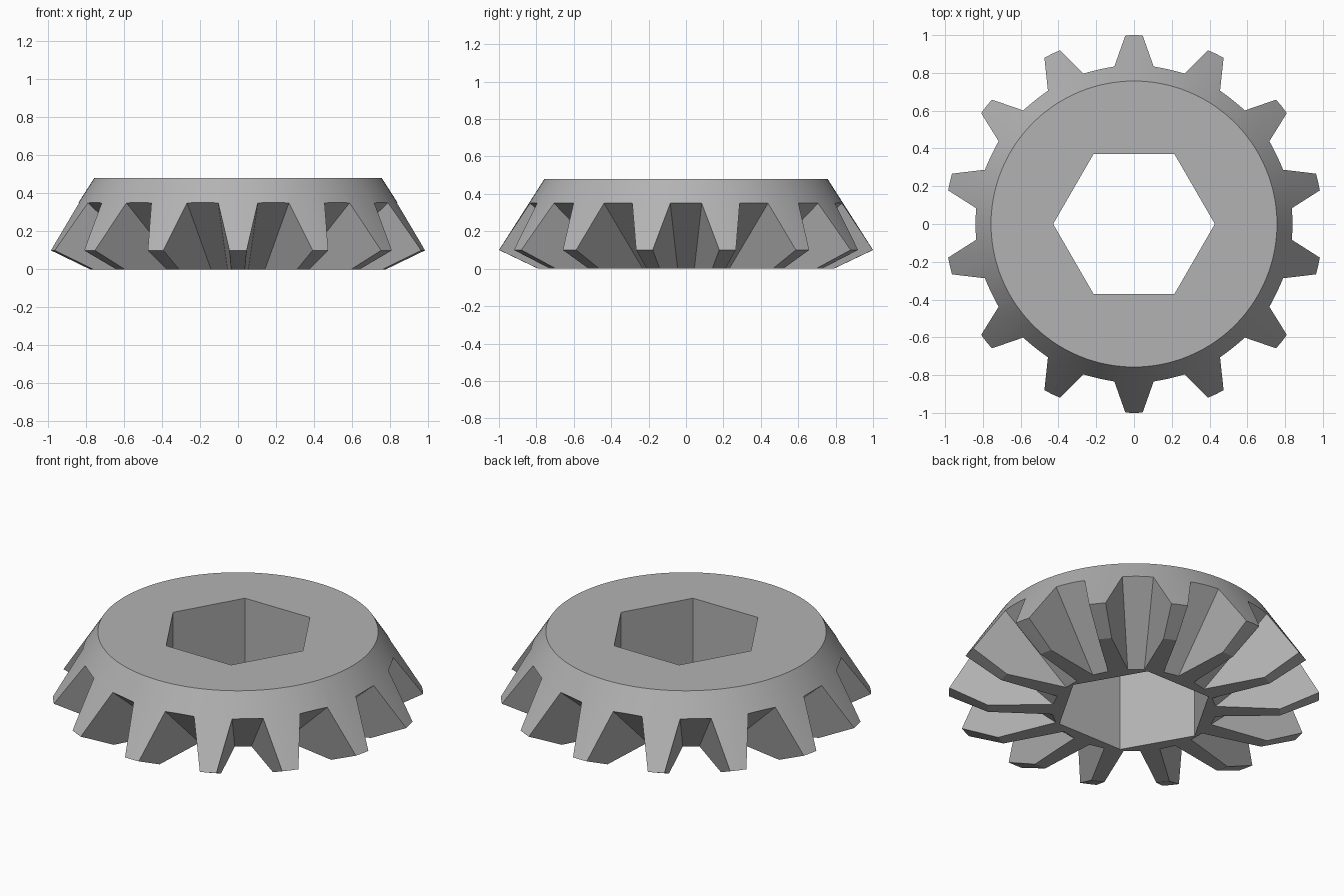
import bpy, bmesh, math
from mathutils import Matrix, Vector

TEETH = 14
SEGMENTS = 112

if "Cube" in bpy.data.objects:
    bpy.data.objects.remove(bpy.data.objects["Cube"], do_unlink=True)

# Plain grey metal
grey = bpy.data.materials.new("grey_metal")
grey.use_nodes = True
colour = (0.45, 0.45, 0.45, 1)
grey.diffuse_color = colour
grey.node_tree.nodes["Principled BSDF"].inputs["Base Color"].default_value = colour


def make_object(name, bm):
    bmesh.ops.recalc_face_normals(bm, faces=bm.faces)
    mesh = bpy.data.meshes.new(name)
    bm.to_mesh(mesh)
    bm.free()
    mesh.materials.append(grey)
    obj = bpy.data.objects.new(name, mesh)
    bpy.context.collection.objects.link(obj)
    return obj


def prism(bm, rings, sides):
    """Stack of regular polygons (radius, height), capped at both ends."""
    loops = []
    for r, z in rings:
        angles = [math.tau * i / sides for i in range(sides)]
        loops.append([bm.verts.new((r * math.cos(a), r * math.sin(a), z)) for a in angles])
    for low, high in zip(loops, loops[1:]):
        for i in range(sides):
            j = (i + 1) % sides
            bm.faces.new((low[i], low[j], high[j], high[i]))
    bm.faces.new(loops[0][::-1])
    bm.faces.new(loops[-1])


# Gear blank: short back cone below, long face cone above
bm = bmesh.new()
prism(bm, [(0.79, 0), (1.0, 0.1), (0.757, 0.48)], SEGMENTS)
gear = make_object("bevel_gear", bm)

# Cutter: hexagonal bore plus one tapered wedge per tooth gap
bm = bmesh.new()
prism(bm, [(0.428, -0.2), (0.428, 0.7)], 6)
root_top = Vector((0.084, 0.836, 0.35))
root_low = Vector((0.045, 0.44, 0))
tip = Vector((0.178, 0.984, 0.1))
along = root_top - root_low
wall = (tip - root_top) * 1.3
corners = []
for p in (root_top + along * 0.3, root_low - along * 0.25):
    corners += [p, p + wall]
for n in range(TEETH):
    turn = Matrix.Rotation(math.tau * (n + 0.5) / TEETH, 3, "Z")
    verts = [bm.verts.new(turn @ Vector((side * c.x, c.y, c.z)))
             for side in (-1, 1) for c in corners]
    bmesh.ops.convex_hull(bm, input=verts)
cutter = make_object("gap_cutter", bm)
cutter.hide_render = True

cut = gear.modifiers.new("cut_gaps", "BOOLEAN")
cut.operation = "DIFFERENCE"
cut.solver = "EXACT"
cut.use_self = True
cut.object = cutter

# Apply the cut and drop the helper
bpy.context.view_layer.update()
evaluated = gear.evaluated_get(bpy.context.evaluated_depsgraph_get())
result = bpy.data.meshes.new_from_object(evaluated)
gear.modifiers.clear()
gear.data = result
bpy.data.objects.remove(cutter, do_unlink=True)

# Smooth cones, crisp tooth edges
bpy.ops.object.select_all(action="DESELECT")
gear.select_set(True)
bpy.context.view_layer.objects.active = gear
bpy.ops.object.shade_smooth_by_angle(angle=math.radians(15))
